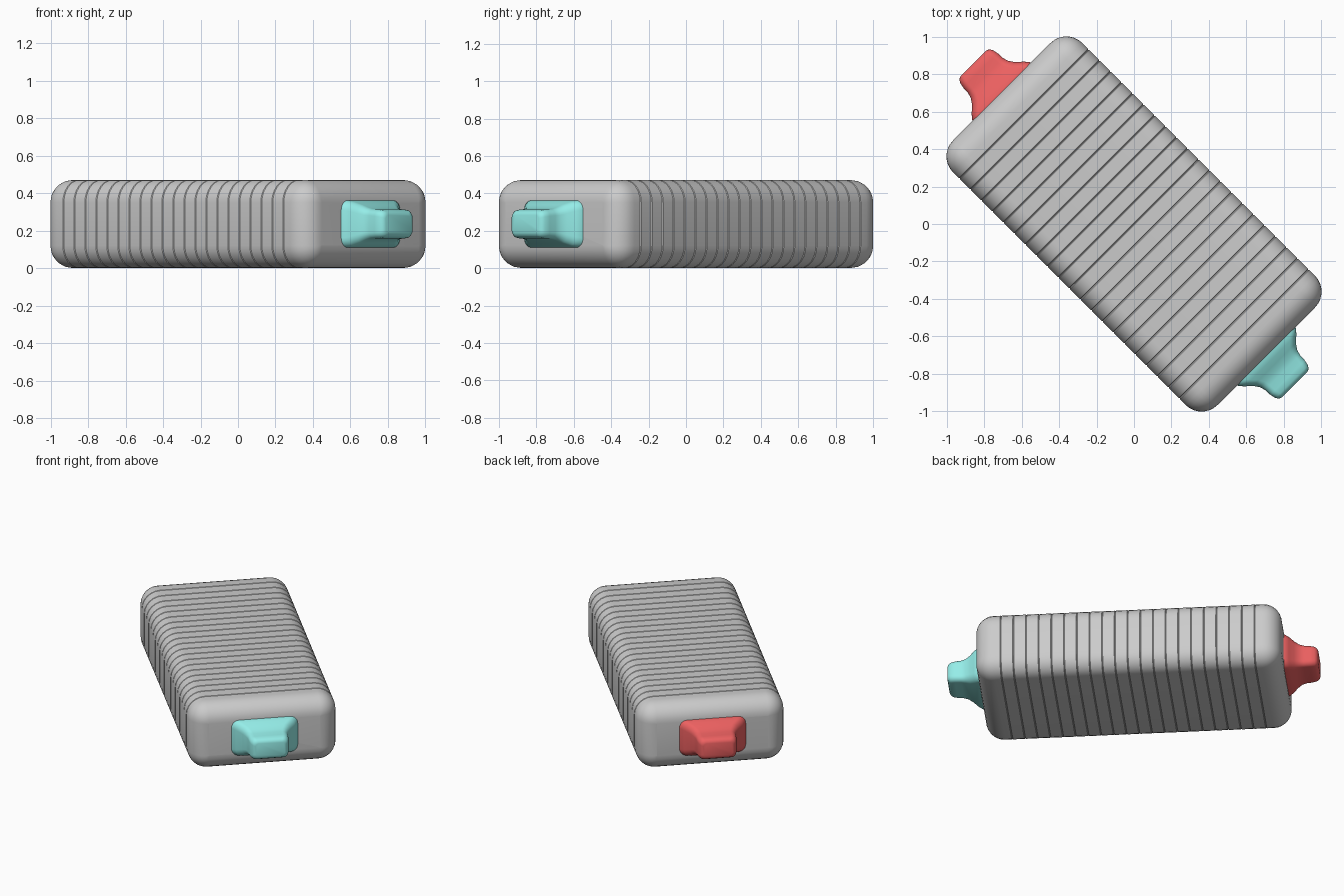
import bpy, bmesh, math

if "Cube" in bpy.data.objects:
    bpy.data.objects.remove(bpy.data.objects["Cube"])

ZC = 0.236          # height of the long axis
TURN = math.radians(-45)


def section(hw, hh, r, n=6):
    """Rounded rectangle outline (half width, half height, corner radius)."""
    pts = []
    for i, (sx, sz) in enumerate(((1, 1), (-1, 1), (-1, -1), (1, -1))):
        for k in range(n + 1):
            a = math.pi / 2 * (i + k / n)
            pts.append((sx * (hw - r) + r * math.cos(a),
                        sz * (hh - r) + r * math.sin(a)))
    return pts


def loft(name, stations, turn, color=None, angle=30):
    """Skin rounded sections given as (position, half width, half height, radius)."""
    bm = bmesh.new()
    rings = [[bm.verts.new((u, y, z)) for y, z in section(hw, hh, r)]
             for u, hw, hh, r in stations]
    for a, b in zip(rings, rings[1:]):
        n = len(a)
        for i in range(n):
            j = (i + 1) % n
            bm.faces.new((a[i], a[j], b[j], b[i]))
    bm.faces.new(rings[0])
    bm.faces.new(rings[-1])
    bmesh.ops.recalc_face_normals(bm, faces=bm.faces)
    me = bpy.data.meshes.new(name)
    bm.to_mesh(me)
    bm.free()
    ob = bpy.data.objects.new(name, me)
    bpy.context.collection.objects.link(ob)
    ob.location.z = ZC
    ob.rotation_euler.z = turn
    if color:
        mat = bpy.data.materials.new(name + "_color")
        mat.diffuse_color = color
        mat.use_nodes = True
        mat.node_tree.nodes["Principled BSDF"].inputs["Base Color"].default_value = mat.diffuse_color
        me.materials.append(mat)
    bpy.ops.object.select_all(action='DESELECT')
    ob.select_set(True)
    bpy.context.view_layer.objects.active = ob
    bpy.ops.object.shade_smooth_by_angle(angle=math.radians(angle))
    return ob


# Ribbed body: rounded box with fine grooves round it
L, W, H, R = 0.998, 0.488, 0.235, 0.12
profile = []
for k in range(8):
    a = math.pi / 2 * k / 7
    profile.append((-L + R * (1 - math.sin(a)), R * (1 - math.cos(a))))
cap = [(-u, d) for u, d in profile]
profile.reverse()
grooves = []
COUNT, PITCH, G = 21, 0.083, 0.004
for i in range(COUNT):
    u = (i - (COUNT - 1) / 2) * PITCH
    grooves += [(u - G, 0), (u, G), (u + G, 0)]
stations = profile + grooves + cap
body = sorted(set(stations), key=lambda s: (s[0], s[1]))
# the deepest inset at each end closes the rounded edge
body = [(u, W - d, H - d, max(R - d, 0.002)) for u, d in body]
loft("ribbed_body", body, TURN)

# Plugs: wide base tapering to a blunt tip, one at each end
plug = [(0.96, 0.225, 0.128, 0.05), (1.005, 0.218, 0.125, 0.05),
        (1.03, 0.195, 0.117, 0.048), (1.06, 0.162, 0.102, 0.045),
        (1.09, 0.141, 0.087, 0.04), (1.12, 0.132, 0.08, 0.035),
        (1.16, 0.13, 0.077, 0.035), (1.19, 0.123, 0.073, 0.035),
        (1.206, 0.112, 0.063, 0.03), (1.212, 0.096, 0.048, 0.02)]
loft("front_plug", plug, TURN, (0.3, 0.85, 0.81, 1), 40)
loft("back_plug", plug, TURN + math.pi, (0.85, 0.12, 0.12, 1), 40)
